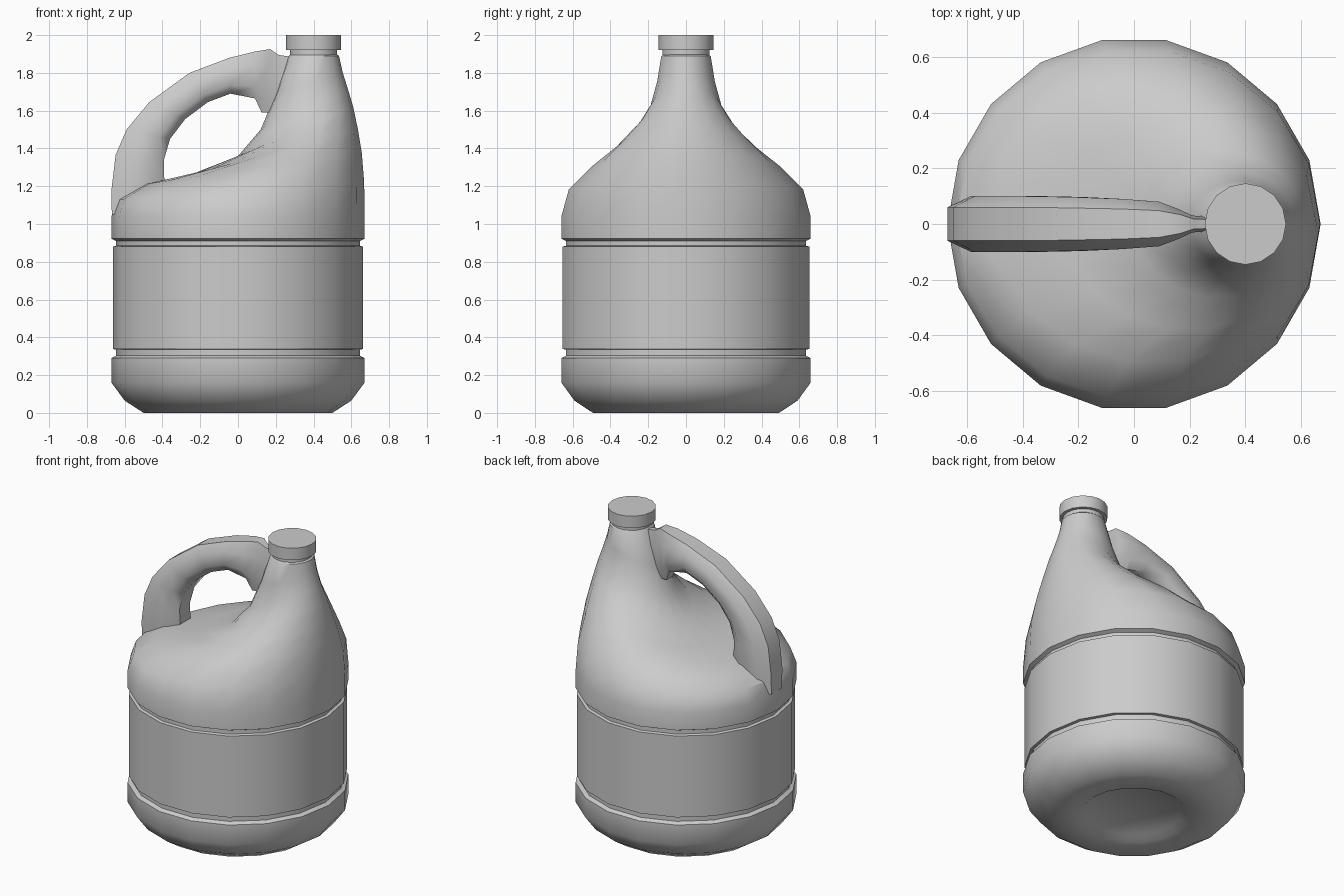
import bpy, bmesh, math
from mathutils import Vector

if "Cube" in bpy.data.objects:
    bpy.data.objects.remove(bpy.data.objects["Cube"])


def loft(name, rings, angle=40):
    """Skin a list of equal-sized point rings and cap both ends."""
    bm = bmesh.new()
    vs = [[bm.verts.new(p) for p in r] for r in rings]
    n = len(vs[0])
    for a, b in zip(vs, vs[1:]):
        for i in range(n):
            j = (i + 1) % n
            bm.faces.new((a[i], a[j], b[j], b[i]))
    bm.faces.new(vs[0][::-1])
    bm.faces.new(vs[-1])
    bmesh.ops.recalc_face_normals(bm, faces=bm.faces)
    me = bpy.data.meshes.new(name)
    bm.to_mesh(me)
    bm.free()
    ob = bpy.data.objects.new(name, me)
    bpy.context.collection.objects.link(ob)
    bpy.ops.object.select_all(action='DESELECT')
    ob.select_set(True)
    bpy.context.view_layer.objects.active = ob
    bpy.ops.object.shade_smooth_by_angle(angle=math.radians(angle))
    return ob


def ring(xl, zl, xr, zr, ry, n=18):
    """Tilted ellipse given by its left and right ends and its y radius."""
    pts = []
    for i in range(n):
        a = 2 * math.pi * i / n
        t = (1 + math.cos(a)) / 2
        pts.append((xl + (xr - xl) * t, ry * math.sin(a), zl + (zr - zl) * t))
    return pts


def circle(r, z, cx=0.0, n=18):
    return ring(cx - r, z, cx + r, z, r, n)


# Jug body: recessed base, grooved label band, shoulder leaning to the neck
lower = [(.29, .03), (.33, 0), (.50, 0), (.60, .065), (.67, .16), (.67, .29),
         (.645, .303), (.645, .335), (.663, .338), (.663, .88),
         (.645, .885), (.645, .91), (.67, .922), (.67, 1.04)]
upper = [(-.64, 1.13, .668, 1.22, .63),
         (-.50, 1.21, .655, 1.38, .50),
         (-.24, 1.265, .635, 1.50, .38),
         (0, 1.36, .61, 1.62, .265),
         (.12, 1.50, .58, 1.72, .19),
         (.20, 1.69, .555, 1.80, .155),
         (.265, 1.885, .535, 1.89, .133),
         (.28, 1.90, .52, 1.90, .12)]
loft("jug_body", [circle(r, z) for r, z in lower] + [ring(*u) for u in upper])

# Neck collar and screw cap
loft("neck_collar", [circle(.125, z, .40, 18) for z in (1.88, 1.93)])
loft("screw_cap", [circle(.146, z, .40, 16) for z in (1.92, 2.0)])

# Handle: outer (x, z), inner (x, z) and half width along the arch
handle = [(-.668, 1.05, -.45, 1.05, .09),
          (-.67, 1.18, -.39, 1.22, .10),
          (-.648, 1.365, -.392, 1.34, .10),
          (-.59, 1.50, -.36, 1.45, .10),
          (-.47, 1.645, -.28, 1.555, .10),
          (-.257, 1.80, -.16, 1.645, .097),
          (-.045, 1.88, -.04, 1.69, .09),
          (.09, 1.913, .09, 1.665, .08),
          (.17, 1.926, .125, 1.59, .055),
          (.215, 1.895, .20, 1.59, .03),
          (.32, 1.88, .32, 1.60, .025)]
section = [(0, .6), (.3, 1), (.75, 1), (1, .55)]
section += [(t, -w) for t, w in reversed(section)]
rings = []
for ox, oz, ix, iz, hw in handle:
    o, i = Vector((ox, 0, oz)), Vector((ix, 0, iz))
    rings.append([o.lerp(i, t) + Vector((0, w * hw, 0)) for t, w in section])
loft("handle", rings, 50)
